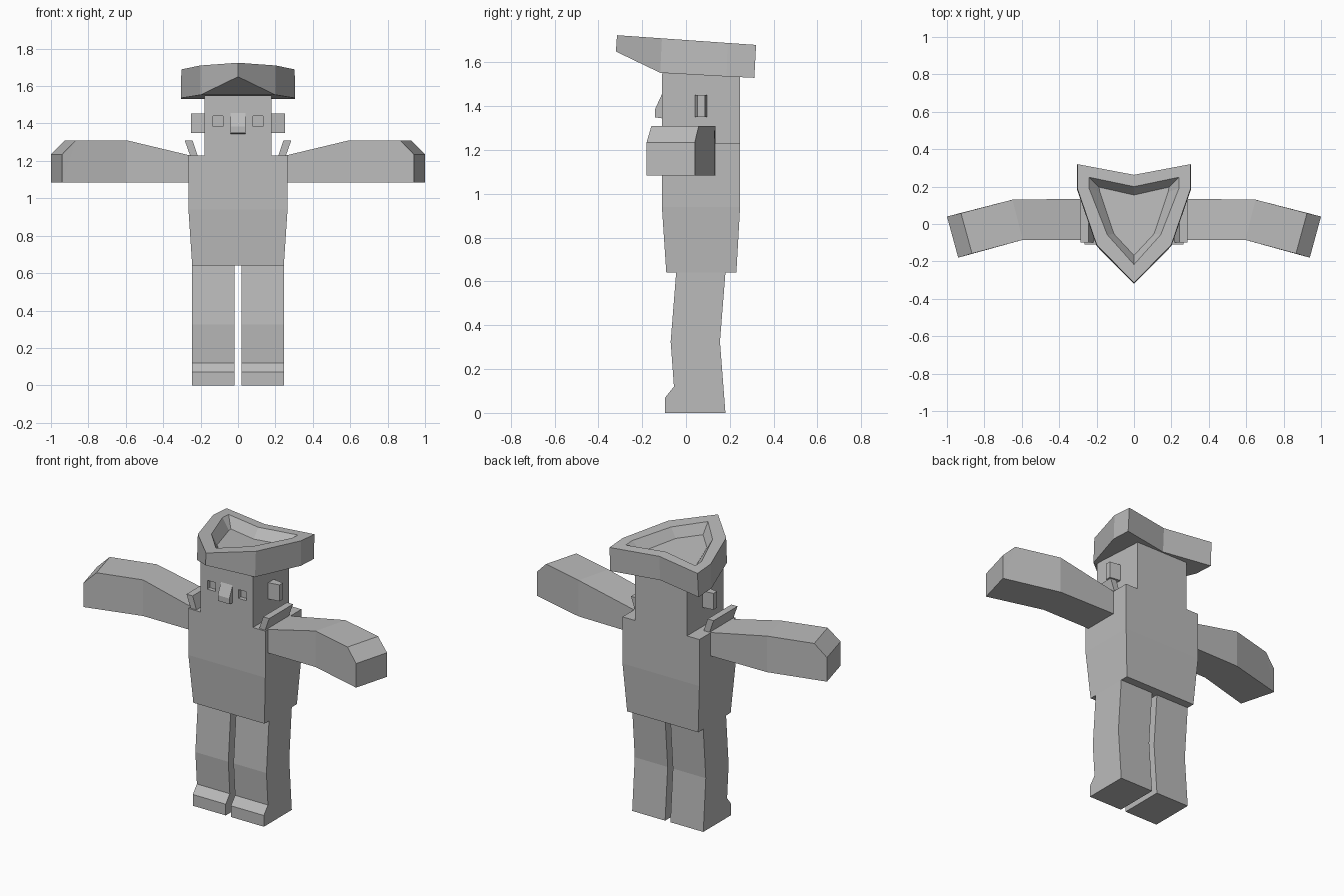
import bpy, bmesh

if "Cube" in bpy.data.objects:
    bpy.data.objects.remove(bpy.data.objects["Cube"])

cloth = bpy.data.materials.new("plain grey")
cloth.diffuse_color = (0.5, 0.5, 0.5, 1)
cloth.use_nodes = True
cloth.node_tree.nodes["Principled BSDF"].inputs["Base Color"].default_value = cloth.diffuse_color


def finish(bm, name):
    bmesh.ops.recalc_face_normals(bm, faces=bm.faces[:])
    me = bpy.data.meshes.new(name)
    bm.to_mesh(me)
    bm.free()
    me.materials.append(cloth)
    ob = bpy.data.objects.new(name, me)
    bpy.context.collection.objects.link(ob)
    return ob


def loft(name, rings, side=1, bottom=None):
    """Skin a stack of point rings; bottom optionally splits the first cap."""
    bm = bmesh.new()
    vs = [[bm.verts.new((x * side, y, z)) for x, y, z in r] for r in rings]
    n = len(rings[0])
    for a, b in zip(vs, vs[1:]):
        for i in range(n):
            j = (i + 1) % n
            bm.faces.new((a[i], a[j], b[j], b[i]))
    for idx in bottom or [range(n)]:
        bm.faces.new([vs[0][i] for i in idx])
    bm.faces.new(vs[-1])
    return finish(bm, name)


def rect(w, y0, y1, z):
    return [(-w, y0, z), (w, y0, z), (w, y1, z), (-w, y1, z)]


def slab_x(name, profile, x0, x1, side=1):
    """Extrude a (y, z) profile along x."""
    return loft(name, [[(x, y, z) for y, z in profile] for x in (x0, x1)], side)


# Torso and head
loft("torso", [rect(0.245, -0.09, 0.23, 0.64), rect(0.265, -0.11, 0.247, 0.94),
               rect(0.265, -0.11, 0.247, 1.23)])
head = loft("head", [rect(0.18, -0.11, 0.247, 1.23), rect(0.18, -0.11, 0.247, 1.55)])

# Nose wedge
slab_x("nose", [(-0.11, 1.455), (-0.142, 1.385), (-0.142, 1.35), (-0.11, 1.345)],
       -0.04, 0.04)

leg = [(0.18, 0), (0.155, 0.325), (0.18, 0.64), (-0.045, 0.64), (-0.07, 0.325),
       (-0.055, 0.12), (-0.095, 0.07), (-0.095, 0)]

for s, label in ((1, "right"), (-1, "left")):
    # Leg with stepped shoe
    slab_x("leg_" + label, leg, 0.018, 0.245, s)

    # Arm: square shoulder, bent elbow, bevelled hand
    loft("arm_" + label, [
        [(0.26, -0.085, 1.085), (0.26, 0.135, 1.085), (0.26, 0.135, 1.23), (0.26, -0.085, 1.23)],
        [(0.595, -0.085, 1.085), (0.65, 0.13, 1.085), (0.65, 0.13, 1.31), (0.595, -0.085, 1.31)],
        [(0.94, -0.18, 1.085), (1.0, 0.04, 1.085), (0.925, 0.058, 1.31), (0.866, -0.158, 1.31)],
        [(0.94, -0.18, 1.085), (1.0, 0.04, 1.085), (1.0, 0.04, 1.235), (0.94, -0.18, 1.235)],
    ], s)

    # Leaning shoulder flap
    loft("shoulder_flap_" + label, [
        [(x, y, z) for x, z in ((0.215, 1.225), (0.255, 1.225), (0.285, 1.31), (0.243, 1.31))]
        for y in (-0.1, 0.135)], s)

    # Ear, narrower on the outside
    loft("ear_" + label, [
        [(x, y, z) for y, z in ((y0, 1.35), (y1, 1.35), (y1, 1.452), (y0, 1.452))]
        for x, y0, y1 in ((0.175, 0.04, 0.097), (0.25, 0.052, 0.086))], s)

    # Recessed eye socket
    cutter = slab_x("eye_cutter_" + label,
                    [(-0.15, 1.385), (-0.15, 1.44), (-0.085, 1.44), (-0.085, 1.385)],
                    0.079, 0.135, s)
    cutter.hide_render = True
    cutter.hide_viewport = True
    mod = head.modifiers.new("socket_" + label, "BOOLEAN")
    mod.operation = "DIFFERENCE"
    mod.solver = "EXACT"
    mod.object = cutter


# Three-cornered hat: outer wall, sloped rim, sunken crown
def outline(half):
    """Mirror half an outline running from back centre to front tip."""
    return half + [(-p[0],) + p[1:] for p in half[-2:0:-1]]


def slope(half, drop=0):
    return outline([(x, y, 1.7025 - 0.07 * y - drop) for x, y in half])


under = outline([(0, 0.255, 1.533), (0.305, 0.312, 1.53), (0.305, 0.185, 1.536),
                 (0.2, -0.118, 1.553), (0, -0.32, 1.65)])
brim = [(0, 0.263), (0.303, 0.32), (0.303, 0.19), (0.2, -0.11), (0, -0.315)]
hole = [(0, 0.2), (0.24, 0.25), (0.24, 0.19), (0.143, -0.057), (0, -0.217)]
crown = [(0, 0.155), (0.187, 0.197), (0.183, 0.172), (0.107, -0.053), (0, -0.168)]
loft("hat", [under, slope(brim), slope(hole), slope(crown, 0.06)],
     bottom=[(0, 1, 2, 3, 5, 6, 7), (3, 4, 5)])
